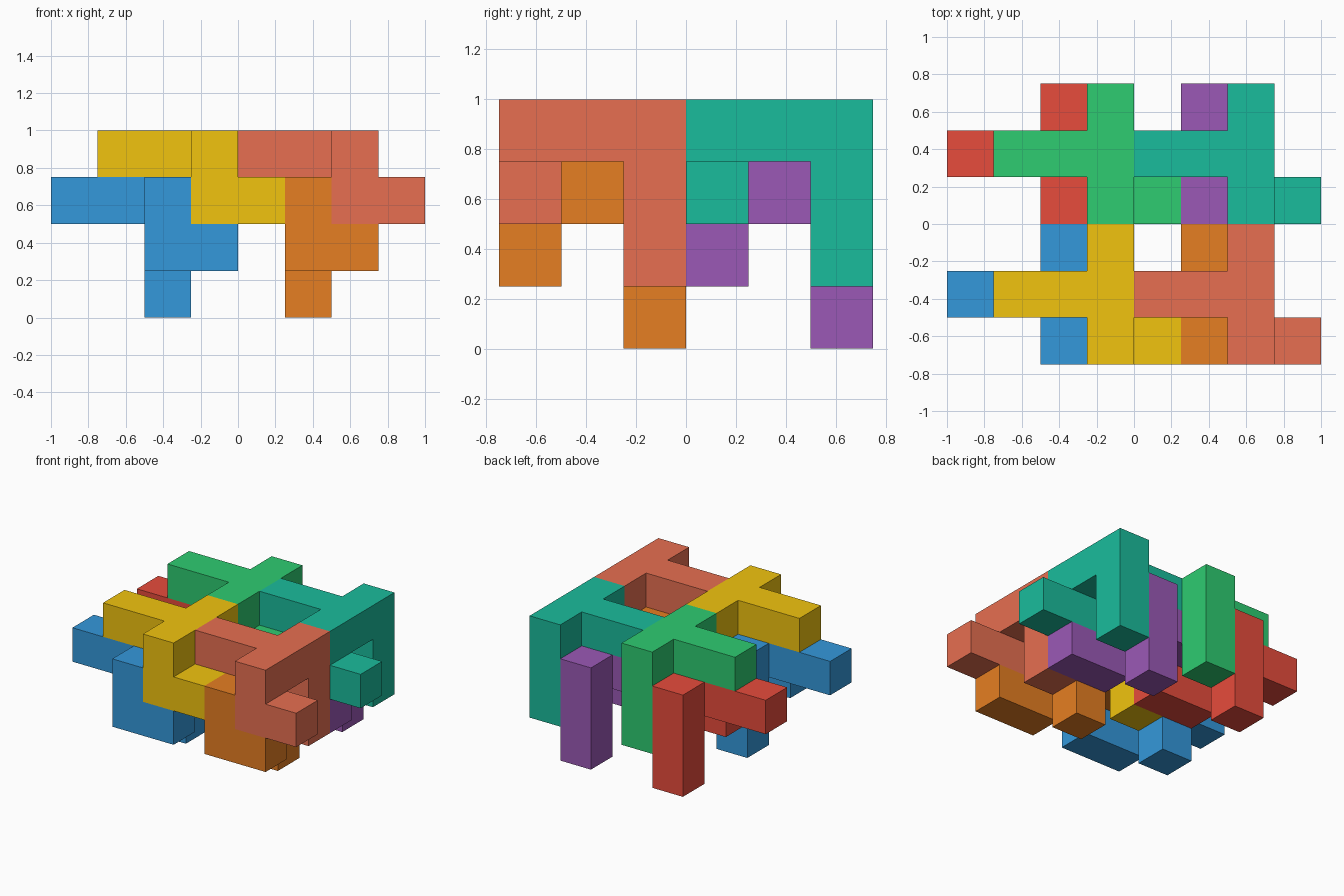
import bpy, bmesh
from mathutils import Vector

if "Cube" in bpy.data.objects:
    bpy.data.objects.remove(bpy.data.objects["Cube"])

S = 0.25                         # cell size
ORIGIN = Vector((-1.0, -0.75, 0.0))

# One interlocking piece: spine, side arm, hooked foot and leg
PIECE = ([(3, j, 3) for j in range(3)] + [(1, 1, 3), (2, 1, 3)]
         + [(3, 0, 2), (4, 0, 2)] + [(3, 2, 2), (3, 2, 1)])

# For each side: direction and the face corners, counter-clockwise from outside
SIDES = {
    (1, 0, 0): [(1, 0, 0), (1, 1, 0), (1, 1, 1), (1, 0, 1)],
    (-1, 0, 0): [(0, 0, 0), (0, 0, 1), (0, 1, 1), (0, 1, 0)],
    (0, 1, 0): [(0, 1, 0), (0, 1, 1), (1, 1, 1), (1, 1, 0)],
    (0, -1, 0): [(0, 0, 0), (1, 0, 0), (1, 0, 1), (0, 0, 1)],
    (0, 0, 1): [(0, 0, 1), (1, 0, 1), (1, 1, 1), (0, 1, 1)],
    (0, 0, -1): [(0, 0, 0), (0, 1, 0), (1, 1, 0), (1, 0, 0)],
}


def linear(c):
    c /= 255
    return c / 12.92 if c <= 0.04045 else ((c + 0.055) / 1.055) ** 2.4


def make_piece(name, shift, rgb):
    cells = {tuple(Vector(c) + Vector(shift)) for c in PIECE}
    bm = bmesh.new()
    for cell in cells:
        base = Vector(cell)
        for direction, corners in SIDES.items():
            if tuple(base + Vector(direction)) not in cells:
                bm.faces.new([bm.verts.new(ORIGIN + S * (base + Vector(c)))
                              for c in corners])
    # Weld the cells and merge coplanar faces
    bmesh.ops.remove_doubles(bm, verts=bm.verts, dist=0.001)
    bmesh.ops.dissolve_limit(bm, angle_limit=0.01, verts=bm.verts, edges=bm.edges)
    mesh = bpy.data.meshes.new(name)
    bm.to_mesh(mesh)
    bm.free()
    mat = bpy.data.materials.new(name + "_colour")
    mat.diffuse_color = (*[linear(c) for c in rgb], 1)
    mat.use_nodes = True
    mat.node_tree.nodes["Principled BSDF"].inputs["Base Color"].default_value = mat.diffuse_color
    mesh.materials.append(mat)
    bpy.context.collection.objects.link(bpy.data.objects.new(name, mesh))


# Lattice of upper pieces, each with a lower piece one step left and down
UNITS = [
    ("front_left", (0, 0, 0), (241, 196, 15), (52, 152, 219)),
    ("front_right", (3, 0, 0), (231, 111, 81), (230, 126, 34)),
    ("back_left", (0, 3, 0), (46, 204, 113), (231, 76, 60)),
    ("back_right", (3, 3, 0), (26, 188, 156), (155, 89, 182)),
]
for label, (i, j, k), top, bottom in UNITS:
    make_piece(label + "_upper_piece", (i, j, k), top)
    make_piece(label + "_lower_piece", (i - 1, j, k - 1), bottom)
